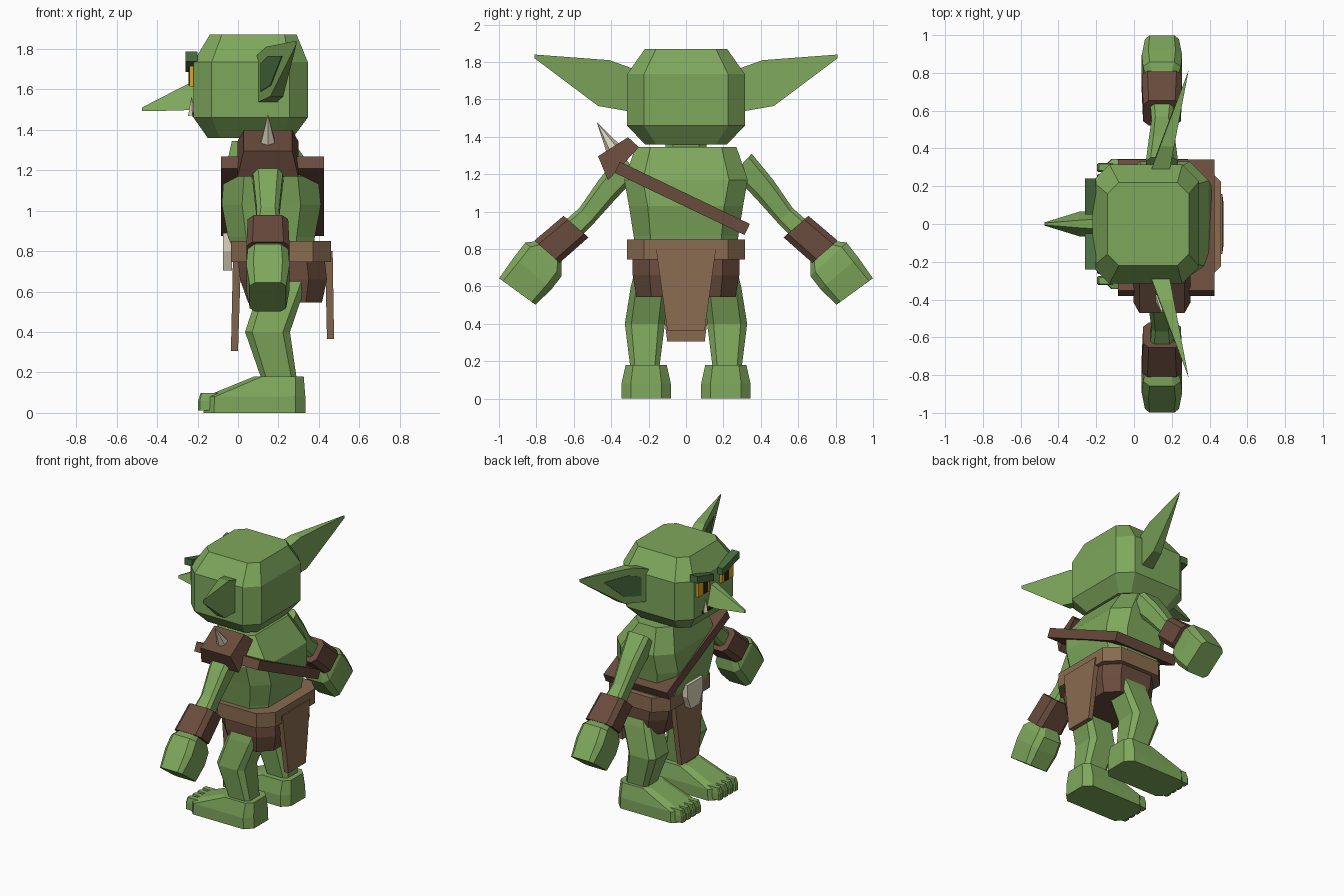
import bpy, bmesh
from math import radians, cos, sin
from mathutils import Vector, Matrix

cube = bpy.data.objects.get("Cube")
if cube:
    bpy.data.objects.remove(cube, do_unlink=True)


def material(name, rgb):
    m = bpy.data.materials.new(name)
    m.use_nodes = True
    m.diffuse_color = (*rgb, 1)
    bsdf = next(n for n in m.node_tree.nodes if n.type == 'BSDF_PRINCIPLED')
    bsdf.inputs["Base Color"].default_value = (*rgb, 1)
    return m


GREEN = material("skin green", (0.21, 0.39, 0.107))
DARK = material("dark green", (0.07, 0.16, 0.055))
BROWN = material("leather brown", (0.14, 0.07, 0.045))
TAN = material("cloth tan", (0.25, 0.147, 0.08))
BONE = material("bone ivory", (0.73, 0.67, 0.51))
YELLOW = material("eye yellow", (0.68, 0.4, 0.015))
BLACK = material("pupil black", (0.03, 0.015, 0.012))


def finish(name, bm, mat):
    bmesh.ops.remove_doubles(bm, verts=bm.verts[:], dist=1e-4)
    bmesh.ops.recalc_face_normals(bm, faces=bm.faces[:])
    me = bpy.data.meshes.new(name)
    bm.to_mesh(me)
    bm.free()
    me.materials.append(mat)
    ob = bpy.data.objects.new(name, me)
    bpy.context.collection.objects.link(ob)
    return ob


def loft(name, rings, mat):
    """Skin a list of equal-length point rings and cap both ends."""
    bm = bmesh.new()
    rows = [[bm.verts.new(p) for p in ring] for ring in rings]
    n = len(rows[0])
    for a, b in zip(rows, rows[1:]):
        for i in range(n):
            j = (i + 1) % n
            bm.faces.new((a[i], a[j], b[j], b[i]))
    bm.faces.new(rows[0])
    bm.faces.new(rows[-1])
    return finish(name, bm, mat)


def octagon(a, b, c):
    """Rectangle of half sizes a, b with corners cut by c."""
    return [(a, b - c), (a - c, b), (c - a, b), (-a, b - c),
            (-a, c - b), (c - a, -b), (a - c, -b), (a, c - b)]


def level(z, x0, x1, hy, c=0.0, y=0.0):
    """Horizontal ring."""
    return [((x0 + x1) / 2 + p, y + q, z) for p, q in octagon((x1 - x0) / 2, hy, c)]


def limb(s, y, z, angle, w, hx, c=0.0, x=0.148):
    """Ring across a limb running in the YZ plane on side s."""
    a = radians(angle)
    return [(x + q, s * (y + p * cos(a)), z + p * sin(a)) for p, q in octagon(w, hx, c)]


def box(name, centre, size, mat, tilt=0.0):
    bm = bmesh.new()
    bmesh.ops.create_cube(bm, size=1, matrix=Matrix.Translation(centre)
                          @ Matrix.Rotation(radians(tilt), 4, 'X')
                          @ Matrix.Diagonal((*size, 1)))
    return finish(name, bm, mat)


def spike(name, base, tip, radius, sides, mat, tip_radius=0.0):
    base, tip = Vector(base), Vector(tip)
    d = tip - base
    bm = bmesh.new()
    bmesh.ops.create_cone(bm, cap_ends=True, segments=sides, radius1=radius,
                          radius2=tip_radius, depth=d.length,
                          matrix=Matrix.Translation((base + tip) / 2)
                          @ d.to_track_quat('Z', 'Y').to_matrix().to_4x4())
    return finish(name, bm, mat)


# Head, neck and torso
loft("head", [level(1.36, -0.15, 0.27, 0.22, 0.06), level(1.46, -0.22, 0.345, 0.315, 0.09),
              level(1.735, -0.22, 0.345, 0.315, 0.09), level(1.87, -0.14, 0.29, 0.22, 0.06)], GREEN)
loft("neck", [level(1.3, 0.02, 0.24, 0.11, 0.04), level(1.4, 0.02, 0.24, 0.11, 0.04)], GREEN)
loft("torso", [level(0.8, -0.02, 0.37, 0.27, 0.08), level(0.87, -0.05, 0.38, 0.28, 0.09),
               level(1.03, -0.08, 0.41, 0.305, 0.1), level(1.17, -0.07, 0.395, 0.33, 0.1),
               level(1.345, -0.03, 0.27, 0.27, 0.08)], GREEN)

# Nose and mouth
loft("nose", [[(-0.21, 0.07, 1.5), (-0.21, -0.07, 1.5), (-0.21, -0.025, 1.645), (-0.21, 0.025, 1.645)],
              [(-0.29, 0.065, 1.495), (-0.29, -0.065, 1.495), (-0.29, -0.02, 1.605), (-0.29, 0.02, 1.605)],
              [(-0.475, 0.008, 1.492), (-0.475, -0.008, 1.492),
               (-0.475, -0.005, 1.51), (-0.475, 0.005, 1.51)]], GREEN)
box("mouth", (-0.221, 0, 1.475), (0.009, 0.26, 0.022), BLACK)

# Belt, shorts, loincloths and buckle
loft("belt", [level(z, -0.035, 0.46, 0.315, 0.09) for z in (0.745, 0.85)], TAN)
loft("shorts", [level(0.75, 0.0, 0.43, 0.285, 0.09), level(0.66, 0.01, 0.44, 0.285, 0.09),
                level(0.545, 0.05, 0.415, 0.265, 0.08)], BROWN)
loft("front_loincloth", [level(0.76, -0.025, 0.015, 0.16), level(0.305, -0.035, 0.0, 0.1)], TAN)
loft("back_loincloth", [level(0.8, 0.43, 0.468, 0.16), level(0.365, 0.44, 0.475, 0.1)], TAN)
loft("bone_buckle", [level(0.705, -0.075, -0.03, 0.05), level(0.8, -0.075, -0.03, 0.09),
                     level(0.89, -0.075, -0.03, 0.09)], BONE)

# Chest strap
box("chest_strap", (0.17, -0.02, 1.071), (0.51, 0.77, 0.066), BROWN, -25.6)

# Shoulder guard with spike
loft("shoulder_guard", [limb(-1, 0.334, 1.256, -46.8, 0.121, 0.15),
                        limb(-1, 0.39, 1.347, -32.5, 0.095, 0.12)], BROWN)
spike("shoulder_spike", (0.148, -0.385, 1.33), (0.148, -0.477, 1.478), 0.043, 6, BONE)

for s, side in ((-1, "left"), (1, "right")):
    # Ears
    outline = [(0.27, 1.76), (0.41, 1.81), (0.81, 1.84), (0.81, 1.82), (0.47, 1.565), (0.27, 1.53)]
    ear_x = lambda y: 0.085 + 0.375 * (y - 0.27)
    loft(side + "_ear", [[(ear_x(y), s * y, z) for y, z in outline],
                         [(ear_x(y) + 0.1 * (0.815 - y) / 0.54, s * y, z) for y, z in outline]], GREEN)
    inner = [(0.35, 1.73), (0.45, 1.765), (0.63, 1.765), (0.48, 1.62), (0.35, 1.59)]
    loft(side + "_inner_ear", [[(ear_x(y) + d, s * y, z) for y, z in inner]
                               for d in (-0.004, 0.004)], DARK)

    # Eyes, brows and tusks
    box(side + "_eye", (-0.225, s * 0.135, 1.665), (0.03, 0.13, 0.1), YELLOW)
    box(side + "_pupil", (-0.241, s * 0.12, 1.665), (0.008, 0.045, 0.09), BLACK)
    loft(side + "_brow", [[(x, s * y, z + h) for x, h in
                           ((-0.26, 0), (-0.2, 0), (-0.2, 0.05), (-0.26, 0.05))]
                          for y, z in ((0.05, 1.685), (0.24, 1.737))], DARK)
    spike(side + "_tusk", (-0.225, s * 0.1, 1.47), (-0.23, s * 0.1, 1.565), 0.022, 4, BONE)

    # Arms, cuffs and hands
    loft(side + "_arm", [limb(s, 0.3, 1.255, 47, 0.075, 0.085, 0.025),
                         limb(s, 0.42, 1.12, 47, 0.068, 0.07, 0.025),
                         limb(s, 0.53, 0.98, 45, 0.056, 0.055, 0.02),
                         limb(s, 0.7, 0.82, 41, 0.065, 0.07, 0.02)], GREEN)
    loft(side + "_cuff", [limb(s, 0.588, 0.92, 41, 0.088, 0.1, 0.03),
                          limb(s, 0.743, 0.786, 41, 0.09, 0.107, 0.03)], BROWN)
    loft(side + "_hand", [limb(s, 0.725, 0.79, 42, 0.08, 0.075, 0.025),
                          limb(s, 0.762, 0.745, 43, 0.132, 0.1, 0.035),
                          limb(s, 0.82, 0.67, 40, 0.132, 0.107, 0.035),
                          limb(s, 0.902, 0.573, 36, 0.12, 0.09, 0.025)], GREEN)

    # Legs and feet
    loft(side + "_leg", [level(0.7, 0.13, 0.36, 0.09, 0.03, s * 0.18),
                         level(0.6, 0.1, 0.325, 0.1, 0.03, s * 0.195),
                         level(0.4, 0.035, 0.257, 0.107, 0.035, s * 0.22),
                         level(0.17, 0.115, 0.29, 0.078, 0.025, s * 0.22)], GREEN)
    loft(side + "_foot", [level(0.0, -0.17, 0.335, 0.132, 0.05, s * 0.213),
                          level(0.08, -0.165, 0.333, 0.132, 0.05, s * 0.213),
                          level(0.18, 0.08, 0.325, 0.11, 0.04, s * 0.213)], GREEN)
    for i in range(4):
        y = s * (0.213 + (i - 1.5) * 0.058)
        loft(f"{side}_toe_{i + 1}", [level(0.012, -0.197, -0.08, 0.024, 0.008, y),
                                     level(0.06, -0.197, -0.08, 0.024, 0.008, y),
                                     level(0.098, -0.185, -0.08, 0.018, 0.006, y)], GREEN)
